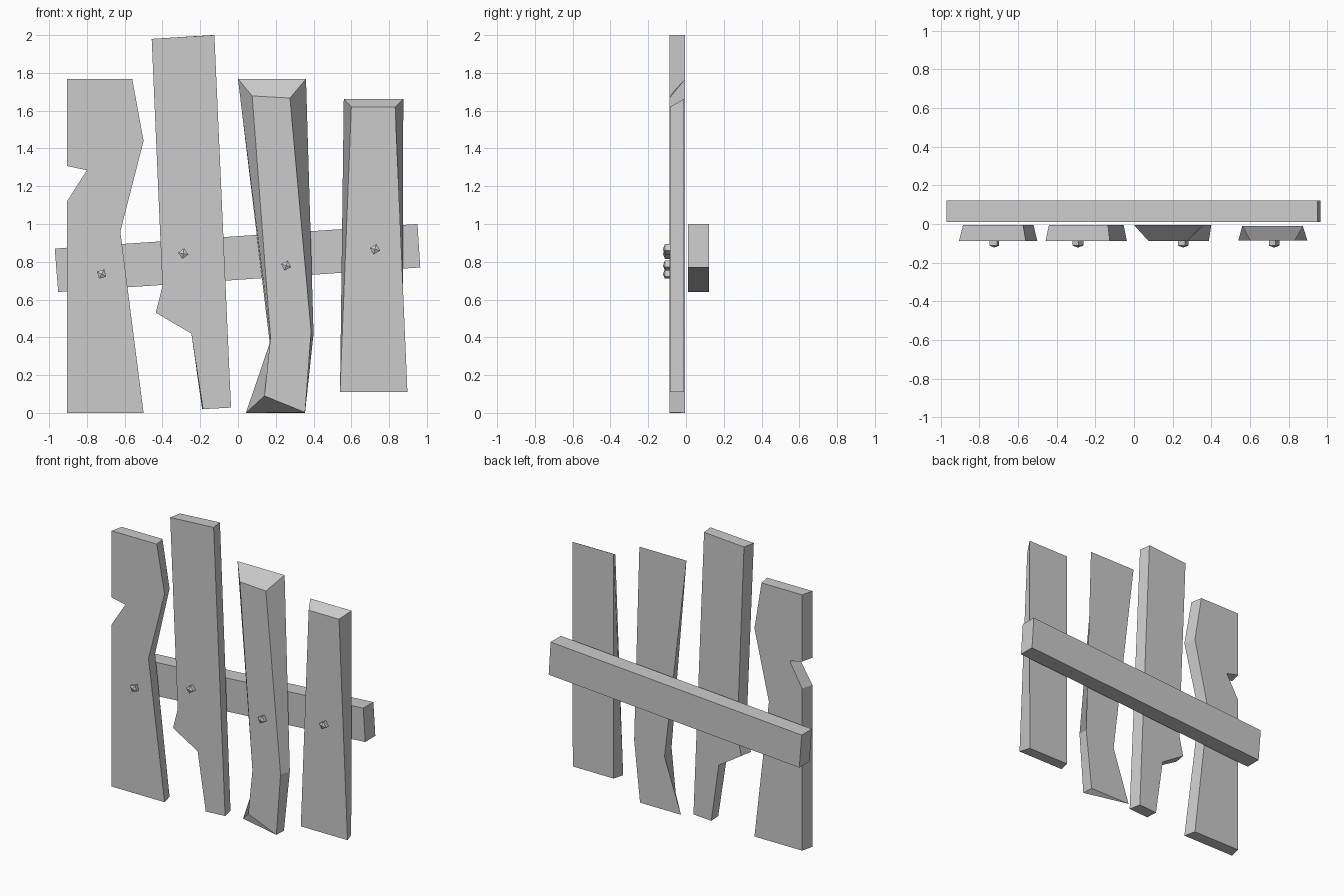
import bpy, bmesh, math
from mathutils import Matrix

cube = bpy.data.objects.get("Cube")
if cube:
    bpy.data.objects.remove(cube, do_unlink=True)

grey = bpy.data.materials.new("plain_grey")
grey.use_nodes = True
colour = (0.6, 0.6, 0.6, 1)
grey.diffuse_color = colour
grey.node_tree.nodes["Principled BSDF"].inputs["Base Color"].default_value = colour


def finish(bm, name):
    bmesh.ops.recalc_face_normals(bm, faces=bm.faces)
    mesh = bpy.data.meshes.new(name)
    bm.to_mesh(mesh)
    bm.free()
    mesh.materials.append(grey)
    obj = bpy.data.objects.new(name, mesh)
    bpy.context.collection.objects.link(obj)
    return obj


def board(name, front, back, y_front, y_back):
    """Loft between a front outline and a back outline of (x, z) points."""
    bm = bmesh.new()
    f = [bm.verts.new((x, y_front, z)) for x, z in front]
    b = [bm.verts.new((x, y_back, z)) for x, z in back]
    bm.faces.new(f)
    bm.faces.new(b[::-1])
    for i in range(len(f)):
        j = (i + 1) % len(f)
        bm.faces.new((f[j], f[i], b[i], b[j]))
    return finish(bm, name)


def narrowed(outline, centre, factor):
    return [(centre + (x - centre) * factor, z) for x, z in outline]


def nail(name, x, z, angle):
    """Square stud with a low pyramid tip, pointing forward."""
    bm = bmesh.new()
    r = 0.028
    rings = []
    for y in (-0.06, -0.112):
        rings.append([bm.verts.new((r * math.cos(k * math.pi / 2), y,
                                    r * math.sin(k * math.pi / 2))) for k in range(4)])
    tip = bm.verts.new((0, -0.122, 0))
    bm.faces.new(rings[0])
    for k in range(4):
        n = (k + 1) % 4
        bm.faces.new((rings[0][k], rings[0][n], rings[1][n], rings[1][k]))
        bm.faces.new((rings[1][k], rings[1][n], tip))
    bm.transform(Matrix.Translation((x, 0, z)) @ Matrix.Rotation(angle, 4, 'Y'))
    finish(bm, name)


FRONT, BACK = -0.088, -0.005

# Notched plank
notched = [(-0.905, 0), (-0.5, 0), (-0.623, 0.96), (-0.5, 1.44), (-0.56, 1.768),
           (-0.905, 1.768), (-0.905, 1.307), (-0.8, 1.285), (-0.905, 1.12)]
board("notched_plank", notched, narrowed(notched, -0.7, 0.9), FRONT, BACK)

# Tall plank with a broken foot
tall = [(-0.185, 0.02), (-0.037, 0.028), (-0.125, 2.0), (-0.457, 1.98),
        (-0.4, 0.67), (-0.435, 0.53), (-0.247, 0.42)]
board("tall_plank", tall, narrowed(tall, -0.245, 0.92), FRONT, BACK)

# Bent plank with wide bevelled ends
bent_front = [(0.14, 0.09), (0.355, 0.003), (0.387, 0.43), (0.275, 1.667),
              (0.075, 1.678), (0.172, 0.4)]
bent_back = [(0.042, 0), (0.355, 0), (0.4, 0.42), (0.36, 1.768),
             (0, 1.768), (0.168, 0.37)]
board("bent_plank", bent_front, bent_back, FRONT, BACK)

# Short tapered plank
short_front = [(0.54, 0.11), (0.897, 0.11), (0.832, 1.62), (0.6, 1.62)]
short_back = [(0.56, 0.11), (0.873, 0.11), (0.875, 1.662), (0.56, 1.662)]
board("short_plank", short_front, short_back, -0.085, -0.01)

# Cross rail behind the planks
rail = [(-0.952, 0.64), (0.965, 0.77), (0.95, 1.0), (-0.97, 0.87)]
board("cross_rail", rail, rail, 0.011, 0.122)

# Nails, one per plank
nails = [(-0.722, 0.735, 0.5), (-0.29, 0.843, 0.15), (0.255, 0.78, 0.3), (0.725, 0.866, 0.25)]
for i, (x, z, angle) in enumerate(nails):
    nail(f"nail_{i + 1}", x, z, angle)
